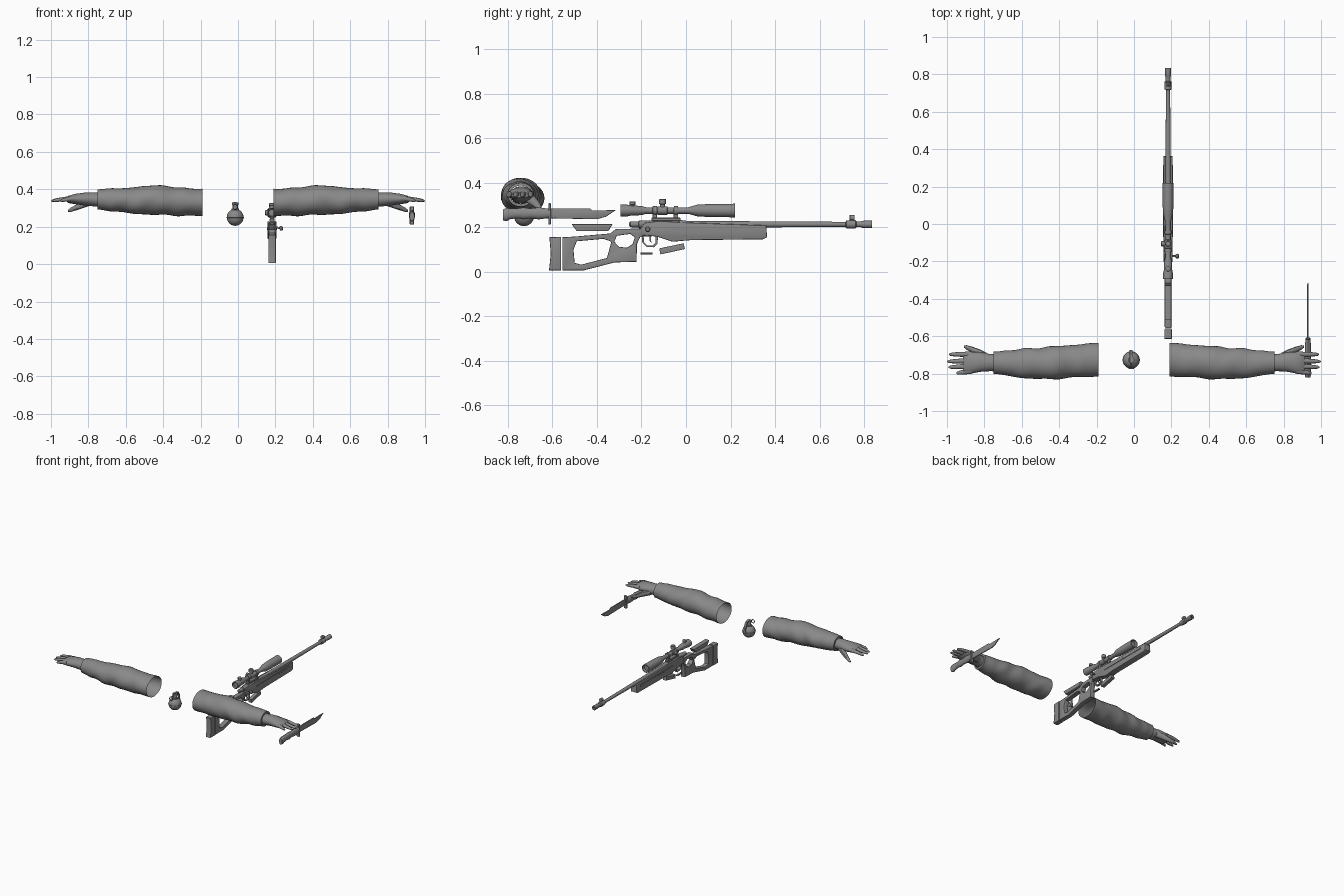
import bpy, bmesh, math
from mathutils import Matrix, Vector

grey = bpy.data.materials.new("neutral grey")
grey.diffuse_color = (0.25, 0.25, 0.25, 1)
RX = 0.182  # centre line of the rifle


def finish(name, bm, angle=40):
    bmesh.ops.recalc_face_normals(bm, faces=bm.faces)
    me = bpy.data.meshes.new(name)
    bm.to_mesh(me)
    bm.free()
    me.materials.clear()
    me.materials.append(grey)
    me.shade_smooth()
    me.set_sharp_from_angle(angle=math.radians(angle))
    ob = bpy.data.objects.new(name, me)
    bpy.context.collection.objects.link(ob)
    return ob


def loft(name, axis, stations, sides=14, caps=(True, True), sx=1, wobble=None):
    """Skin ellipses (along, c1, c2, r1, r2) set across an axis."""
    bm = bmesh.new()
    rings = []
    for a, c1, c2, r1, r2 in stations:
        ring = []
        for i in range(sides):
            t = 2 * math.pi * i / sides
            k = wobble(a, t) if wobble else 1
            u, v = c1 + r1 * k * math.cos(t), c2 + r2 * k * math.sin(t)
            p = {"x": (a * sx, u, v), "y": (u, a, v), "z": (u, v, a)}[axis]
            ring.append(bm.verts.new(p))
        rings.append(ring)
    for p, q in zip(rings, rings[1:]):
        for i in range(sides):
            j = (i + 1) % sides
            bm.faces.new((p[i], p[j], q[j], q[i]))
    for on, ring in zip(caps, (rings[0], rings[-1])):
        if on:
            bm.faces.new(ring)
    return finish(name, bm)


def lathe(name, axis, c1, c2, profile, sides=16):
    return loft(name, axis, [(a, c1, c2, r, r) for a, r in profile], sides)


def plate(name, x, half, loops, bevel=0.004):
    """Side outline in (y, z), later loops are holes, thickened along x."""
    cu = bpy.data.curves.new(name, "CURVE")
    cu.dimensions, cu.fill_mode = "2D", "BOTH"
    cu.extrude, cu.bevel_depth, cu.offset = half - bevel, bevel, -bevel
    cu.bevel_resolution = 1
    for pts in loops:
        sp = cu.splines.new("POLY")
        sp.points.add(len(pts) - 1)
        for p, (y, z) in zip(sp.points, pts):
            p.co = (y, z, 0, 1)
        sp.use_cyclic_u = True
    tmp = bpy.data.objects.new(name + " outline", cu)
    bpy.context.collection.objects.link(tmp)
    bpy.context.view_layer.update()
    me = bpy.data.meshes.new_from_object(
        tmp.evaluated_get(bpy.context.evaluated_depsgraph_get()))
    bm = bmesh.new()
    bm.from_mesh(me)
    bpy.data.objects.remove(tmp)
    bmesh.ops.remove_doubles(bm, verts=bm.verts, dist=1e-5)
    turn = Matrix(((0, 0, 1, x), (1, 0, 0, 0), (0, 1, 0, 0), (0, 0, 0, 1)))
    bmesh.ops.transform(bm, matrix=turn, verts=bm.verts)
    return finish(name, bm, 30)


def box(name, lo, hi, bevel=0.002):
    bm = bmesh.new()
    lo, hi = Vector(lo), Vector(hi)
    bmesh.ops.create_cube(bm, size=1)
    for v in bm.verts:
        v.co = (lo + hi) / 2 + v.co * (hi - lo)
    bmesh.ops.bevel(bm, geom=bm.edges[:], offset=bevel, segments=1, affect="EDGES")
    return finish(name, bm, 30)


# Arms: open wrinkled sleeve, hand, four fingers and a lowered thumb
KEYS = [(.19, -.725, .33, .09, .073), (.30, -.732, .333, .088, .074),
        (.43, -.742, .343, .087, .080), (.55, -.746, .34, .082, .071),
        (.66, -.744, .343, .070, .062), (.75, -.742, .346, .059, .054)]


def sleeve_rings(n=44):
    out = []
    for i in range(n):
        x = .19 + .56 * i / (n - 1)
        k = max(j for j in range(len(KEYS) - 1) if KEYS[j][0] <= x + 1e-6)
        a, b = KEYS[k], KEYS[k + 1]
        t = (x - a[0]) / (b[0] - a[0])
        t = t * t * (3 - 2 * t)
        out.append((x,) + tuple(p + (q - p) * t for p, q in zip(a[1:], b[1:])))
    out.append((.751, -.742, .346, .048, .041))  # cuff turned in
    return out


def wrinkles(x, t):
    fade = min(1, (x - .19) * 12) * min(1, max(0, .75 - x) * 12)
    return 1 + fade * (.025 * math.sin(2 * t + 34 * x)
                       + .025 * math.sin(52 * x + 2.5 * math.sin(t)) * math.cos(t + 5 * x))


PALM = [(.72, -.742, .343, .046, .038), (.77, -.741, .346, .046, .038),
        (.82, -.738, .348, .052, .035), (.87, -.742, .348, .058, .028),
        (.905, -.745, .346, .058, .020), (.915, -.745, .345, .048, .012)]
FINGERS = [("index", -.697, -.697, .990), ("middle", -.731, -.735, .999),
           ("ring", -.760, -.766, .991), ("little", -.786, -.798, .950)]

for side, s in (("right", 1), ("left", -1)):
    loft(side + " sleeve", "x", sleeve_rings(), 28, (False, False), s, wrinkles)
    loft(side + " hand", "x", PALM, 18, sx=s)
    for label, y0, y1, tip in FINGERS:
        rows = []
        for f, r in ((0, .015), (.4, .0135), (.75, .011), (.93, .008), (1, .003)):
            rows.append((.87 + (tip - .87) * f, y0 + (y1 - y0) * f,
                         .350 - .012 * f * f, r, r * .95))
        loft(f"{side} {label} finger", "x", rows, 10, sx=s)
    loft(side + " thumb", "x", [
        (.785, -.712, .335, .022, .022), (.825, -.693, .322, .023, .022),
        (.865, -.672, .303, .016, .016), (.895, -.660, .290, .012, .012),
        (.910, -.655, .284, .005, .005)], 10, sx=s)

# Grenade: round body, neck, lever and pull ring
GX, GY = -.015, -.727
lathe("grenade body", "z", GX, GY, [
    (.25 + .045 * math.sin(a), max(.004, .045 * math.cos(a)))
    for a in [math.radians(-90 + 15 * i) for i in range(12)]], 20)
lathe("grenade neck", "z", GX, GY, [(.285, .02), (.297, .02), (.298, .014), (.315, .014),
                                    (.316, .018), (.328, .018), (.33, .013)], 12)
plate("grenade lever", GX, .008, [[(-.74, .333), (-.695, .33), (-.678, .30), (-.674, .25),
                                   (-.68, .25), (-.685, .298), (-.70, .322), (-.74, .325)]], .001)
lathe("grenade seam", "z", GX, GY, [(.247, .044), (.248, .0465), (.252, .0465), (.253, .044)], 20)
bm = bmesh.new()
R = [[bm.verts.new((GX + (.013 + .0025 * math.cos(b)) * math.cos(a), GY - .047 + .0025 * math.sin(b),
                    .305 + (.013 + .0025 * math.cos(b)) * math.sin(a)))
      for b in [i * math.pi / 3 for i in range(6)]] for a in [i * math.pi / 8 for i in range(16)]]
for i in range(16):
    for j in range(6):
        bm.faces.new((R[i][j], R[i - 1][j], R[i - 1][j - 1], R[i][j - 1]))
finish("grenade pull ring", bm)
box("grenade pin", (GX - .003, GY - .047, .315), (GX + .003, GY, .321), .001)

# Knife: ridged handle, guard and clipped blade
KX = .93
loft("knife handle", "y", [
    (-.822, KX, .255, .013, .024), (-.805, KX, .257, .016, .030), (-.79, KX, .26, .016, .024),
    (-.76, KX, .262, .015, .022), (-.73, KX, .262, .017, .027), (-.70, KX, .262, .015, .022),
    (-.66, KX, .262, .017, .027), (-.625, KX, .262, .014, .022), (-.61, KX, .262, .014, .022)], 12)
box("knife guard", (KX - .012, -.618, .212), (KX + .012, -.606, .308), .003)
plate("knife blade", KX, .004, [[(-.61, .24), (-.40, .236), (-.36, .247), (-.315, .277),
                                 (-.42, .275), (-.43, .285), (-.61, .285)]], .003)

# Rifle stock with a skeleton butt and thumb hole
plate("rifle stock", RX, .018, [
    [(-.555, .155), (-.5, .158), (-.34, .172), (-.315, .192), (-.15, .195), (-.15, .16),
     (-.205, .158), (-.22, .125), (-.222, .045), (-.32, .042), (-.46, .006), (-.555, .006)],
    [(-.49, .137), (-.37, .148), (-.335, .135), (-.355, .062), (-.47, .032), (-.5, .04), (-.505, .1)],
    [(-.31, .162), (-.25, .17), (-.23, .155), (-.24, .125), (-.265, .108), (-.30, .112), (-.322, .135)]])
plate("butt pad", RX, .02, [[(-.613, .155), (-.56, .157), (-.56, .006), (-.615, .006), (-.607, .08)]])
plate("forend", RX, .024, [[(-.205, .195), (-.185, .22), (-.12, .228), (-.02, .222), (.36, .208),
                            (.364, .155), (.345, .146), (.02, .142), (-.06, .135), (-.13, .158), (-.205, .165)]])
for s in (-1, 1):
    box("forend rail", (RX + s * .025 - .002, -.07, .183), (RX + s * .025 + .002, .315, .195), .001)
plate("cheek rest", RX, .018, [[(-.513, .214), (-.33, .214), (-.345, .187), (-.36, .182), (-.49, .182)]])
plate("trigger guard", RX, .008, [
    [(-.20, .17), (-.125, .17), (-.128, .125), (-.145, .11), (-.178, .112), (-.196, .13)],
    [(-.19, .163), (-.136, .163), (-.137, .129), (-.149, .118), (-.174, .119), (-.189, .134)]], .001)
plate("trigger", RX, .004, [[(-.165, .165), (-.155, .165), (-.158, .14), (-.15, .125), (-.163, .138)]], .001)
plate("magazine", RX, .014, [[(-.12, .105), (-.01, .128), (-.005, .102), (-.115, .078)]], .002)
box("magazine catch", (RX - .008, -.205, .077), (RX + .008, -.15, .086))

# Receiver, bolt and barrel
lathe("receiver", "y", RX, .213, [(-.215, .012), (-.21, .018), (-.02, .019), (0, .016), (.05, .014)])
lathe("bolt shroud", "y", RX, .213, [(-.255, .008), (-.25, .013), (-.20, .014)], 12)
loft("bolt handle", "x", [(RX, -.172, .20, .007, .007), (.222, -.172, .193, .005, .005),
                          (.224, -.172, .192, .011, .011), (.234, -.172, .191, .013, .013),
                          (.241, -.172, .19, .008, .008)], 10)
lathe("barrel", "y", RX, .213, [(0, .015), (.37, .0135), (.745, .011)])
lathe("muzzle brake", "y", RX, .213, [(.715, .011), (.72, .018), (.76, .019), (.765, .013), (.785, .013),
                                      (.79, .016), (.834, .0165), (.835, .008), (.81, .007)])
box("front sight post", (RX - .005, .738, .22), (RX + .005, .752, .255))
lathe("front sight hood", "y", RX, .242, [(.734, .008), (.735, .012), (.756, .012), (.757, .008)], 12)

# Scope with turrets and mount
lathe("scope", "y", RX, .275, [
    (-.285, .018), (-.295, .022), (-.294, .026), (-.262, .026), (-.245, .022), (-.20, .021), (-.18, .0145),
    (-.13, .0145), (-.128, .019), (-.085, .019), (-.083, .0145), (.01, .0145), (.05, .026),
    (.10, .029), (.22, .0305), (.22, .026), (.20, .024)], 20)
lathe("top turret", "z", RX, -.105, [(.285, .011), (.303, .011), (.304, .016), (.324, .016), (.327, .013)], 12)
lathe("rear turret", "z", RX, -.24, [(.29, .009), (.30, .009), (.301, .014), (.314, .014), (.316, .011)], 12)
loft("side turret", "x", [(.144, -.105, .275, .011, .011), (.147, -.105, .275, .014, .014),
                          (.16, -.105, .275, .014, .014), (.161, -.105, .275, .01, .01),
                          (RX, -.105, .275, .01, .01)], 12)
box("scope rail", (RX - .014, -.155, .228), (RX + .014, -.025, .243), .003)
for y in (-.15, -.055):
    lathe("scope ring", "y", RX, .275, [(y, .0145), (y + .001, .02), (y + .019, .02), (y + .02, .0145)], 14)
    box("scope ring foot", (RX - .01, y, .235), (RX + .01, y + .02, .265))
